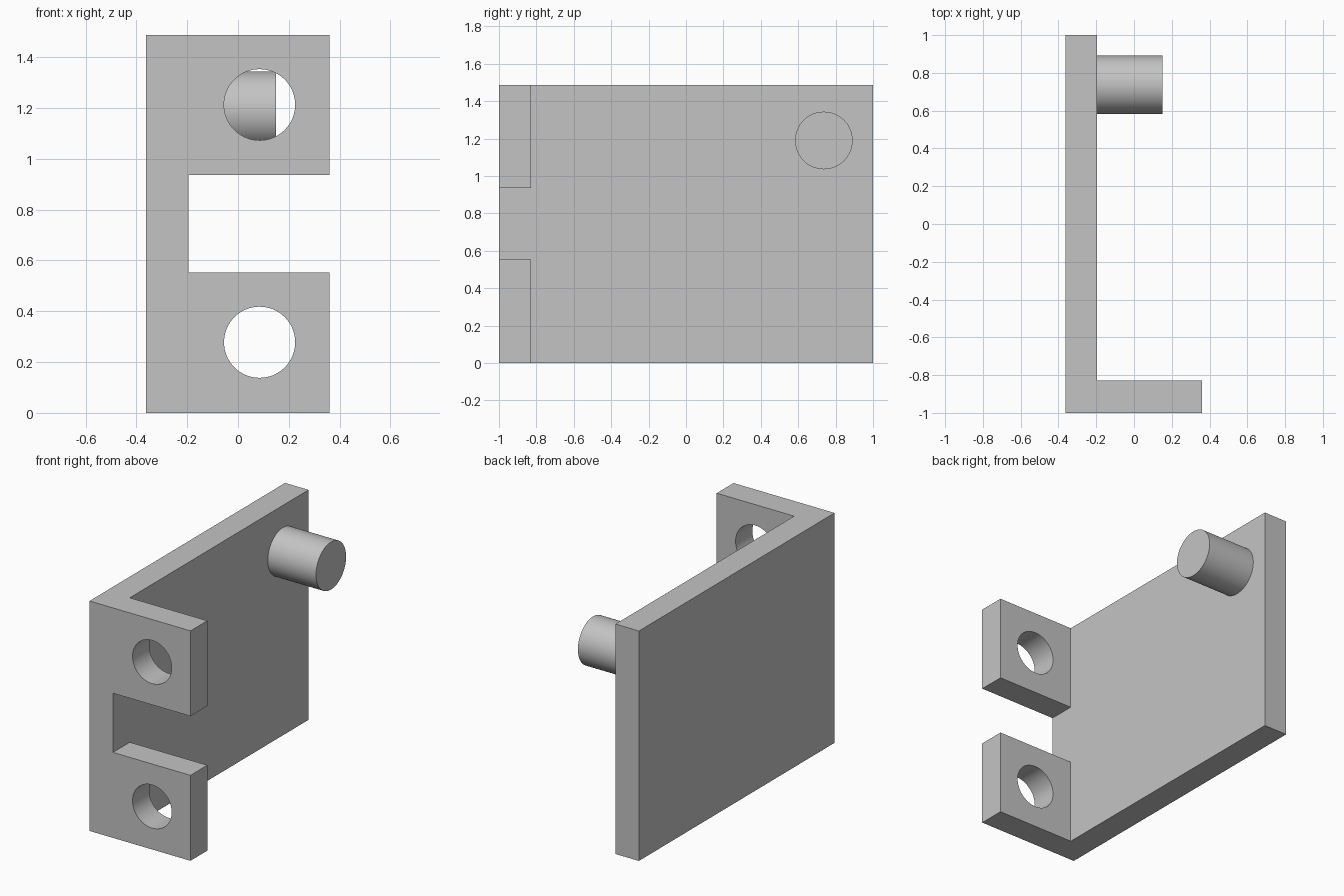
import bpy, bmesh, math
from mathutils import Matrix

cube = bpy.data.objects.get("Cube")
if cube:
    bpy.data.objects.remove(cube, do_unlink=True)

grey = bpy.data.materials.new("plain_grey")
grey.use_nodes = True
grey.diffuse_color = (0.55, 0.55, 0.55, 1)
grey.node_tree.nodes["Principled BSDF"].inputs["Base Color"].default_value = (0.55, 0.55, 0.55, 1)

LEFT, INNER, RIGHT = -0.363, -0.195, 0.36    # plate and flange extents in x
FRONT, FLANGE_BACK, BACK = -1.0, -0.828, 1.0
HEIGHT = 1.488


def finish(name, bm):
    bmesh.ops.recalc_face_normals(bm, faces=bm.faces)
    mesh = bpy.data.meshes.new(name)
    bm.to_mesh(mesh)
    bm.free()
    obj = bpy.data.objects.new(name, mesh)
    bpy.context.collection.objects.link(obj)
    mesh.materials.append(grey)
    return obj


def cylinder(name, centre, radius, length, axis):
    bm = bmesh.new()
    turn = Matrix.Rotation(math.pi / 2, 4, 'Y' if axis == 'X' else 'X')
    bmesh.ops.create_cone(bm, cap_ends=True, segments=64, radius1=radius, radius2=radius,
                          depth=length, matrix=Matrix.Translation(centre) @ turn)
    return finish(name, bm)


def box(name, low, high):
    bm = bmesh.new()
    size = [h - l for l, h in zip(low, high)]
    middle = [(h + l) / 2 for l, h in zip(low, high)]
    bmesh.ops.create_cube(bm, size=1, matrix=Matrix.Translation(middle) @ Matrix.Diagonal((*size, 1)))
    return finish(name, bm)


def smooth(obj):
    bpy.ops.object.select_all(action='DESELECT')
    obj.select_set(True)
    bpy.context.view_layer.objects.active = obj
    bpy.ops.object.shade_smooth_by_angle(angle=math.radians(30))


# L-shaped bracket: side plate with a front flange
bm = bmesh.new()
outline = [(LEFT, FRONT), (RIGHT, FRONT), (RIGHT, FLANGE_BACK),
           (INNER, FLANGE_BACK), (INNER, BACK), (LEFT, BACK)]
base = bm.faces.new([bm.verts.new((x, y, 0)) for x, y in outline])
raised = bmesh.ops.extrude_face_region(bm, geom=[base])
bmesh.ops.translate(bm, vec=(0, 0, HEIGHT),
                    verts=[v for v in raised["geom"] if isinstance(v, bmesh.types.BMVert)])
bracket = finish("bracket", bm)

# Slot between the two tabs, and a bolt hole through each tab
cutters = [box("slot_cutter", (INNER, -1.2, 0.553), (0.6, FLANGE_BACK + 0.1, 0.936))]
for name, z in (("lower", 0.278), ("upper", 1.213)):
    cutters.append(cylinder(name + "_hole_cutter", (0.085, -0.91, z), 0.14, 0.4, 'Y'))

for cutter in cutters:
    cut = bracket.modifiers.new(cutter.name, 'BOOLEAN')
    cut.operation = 'DIFFERENCE'
    cut.solver = 'EXACT'
    cut.object = cutter

# Bake the cuts and drop the cutters
bpy.context.view_layer.update()
cut_mesh = bpy.data.meshes.new_from_object(bracket.evaluated_get(bpy.context.evaluated_depsgraph_get()))
bracket.modifiers.clear()
bracket.data = cut_mesh
for cutter in cutters:
    bpy.data.objects.remove(cutter, do_unlink=True)
smooth(bracket)

# Round peg on the inner side of the plate, near the top back corner
PEG_END, PEG_ROOT = 0.15, INNER - 0.02
peg = cylinder("peg", ((PEG_END + PEG_ROOT) / 2, 0.737, 1.19), 0.154, PEG_END - PEG_ROOT, 'X')
smooth(peg)
